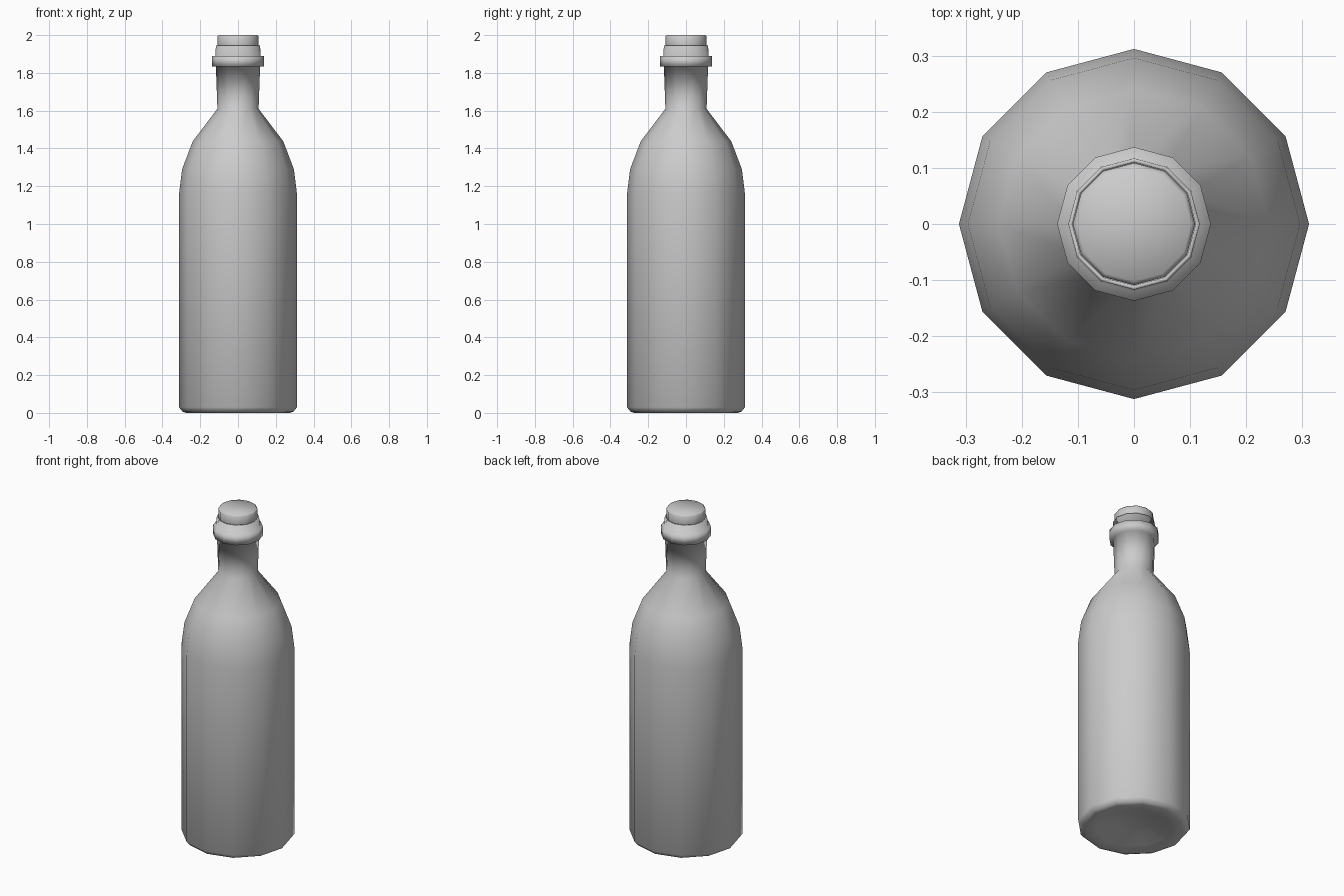
import bpy, bmesh
from math import sin, cos, pi

if "Cube" in bpy.data.objects:
    bpy.data.objects.remove(bpy.data.objects["Cube"])

SIDES = 12


def lathe(name, profile):
    """Revolve (radius, z) points around z; radius 0 closes to a pole."""
    bm = bmesh.new()
    rings = []
    for r, z in profile:
        if r == 0:
            rings.append([bm.verts.new((0, 0, z))] * SIDES)
        else:
            rings.append([bm.verts.new((r * cos(2 * pi * i / SIDES), r * sin(2 * pi * i / SIDES), z))
                          for i in range(SIDES)])
    for a, b in zip(rings, rings[1:]):
        for i in range(SIDES):
            j = (i + 1) % SIDES
            quad = list(dict.fromkeys((a[i], a[j], b[j], b[i])))
            bm.faces.new(quad)
    bmesh.ops.recalc_face_normals(bm, faces=bm.faces[:])
    for f in bm.faces:
        f.smooth = True
    mesh = bpy.data.meshes.new(name)
    bm.to_mesh(mesh)
    bm.free()
    obj = bpy.data.objects.new(name, mesh)
    bpy.context.collection.objects.link(obj)
    return obj


# Glass body: dished base, straight wall, shoulder, flared neck, collar and lip
lathe("bottle", [
    (0, 0.045), (0.1, 0.04), (0.21, 0.01), (0.275, 0), (0.295, 0.008), (0.312, 0.03),
    (0.312, 1.16), (0.296, 1.29), (0.24, 1.437), (0.109, 1.61),
    (0.117, 1.833), (0.137, 1.833), (0.137, 1.89), (0.12, 1.89),
    (0.117, 1.944), (0.11, 1.944), (0.107, 1.90), (0, 1.90)])

# Stopper seated in the mouth
lathe("cork", [(0, 1.905), (0.105, 1.905), (0.109, 1.95), (0.109, 1.992), (0.102, 2.0), (0, 2.0)])
